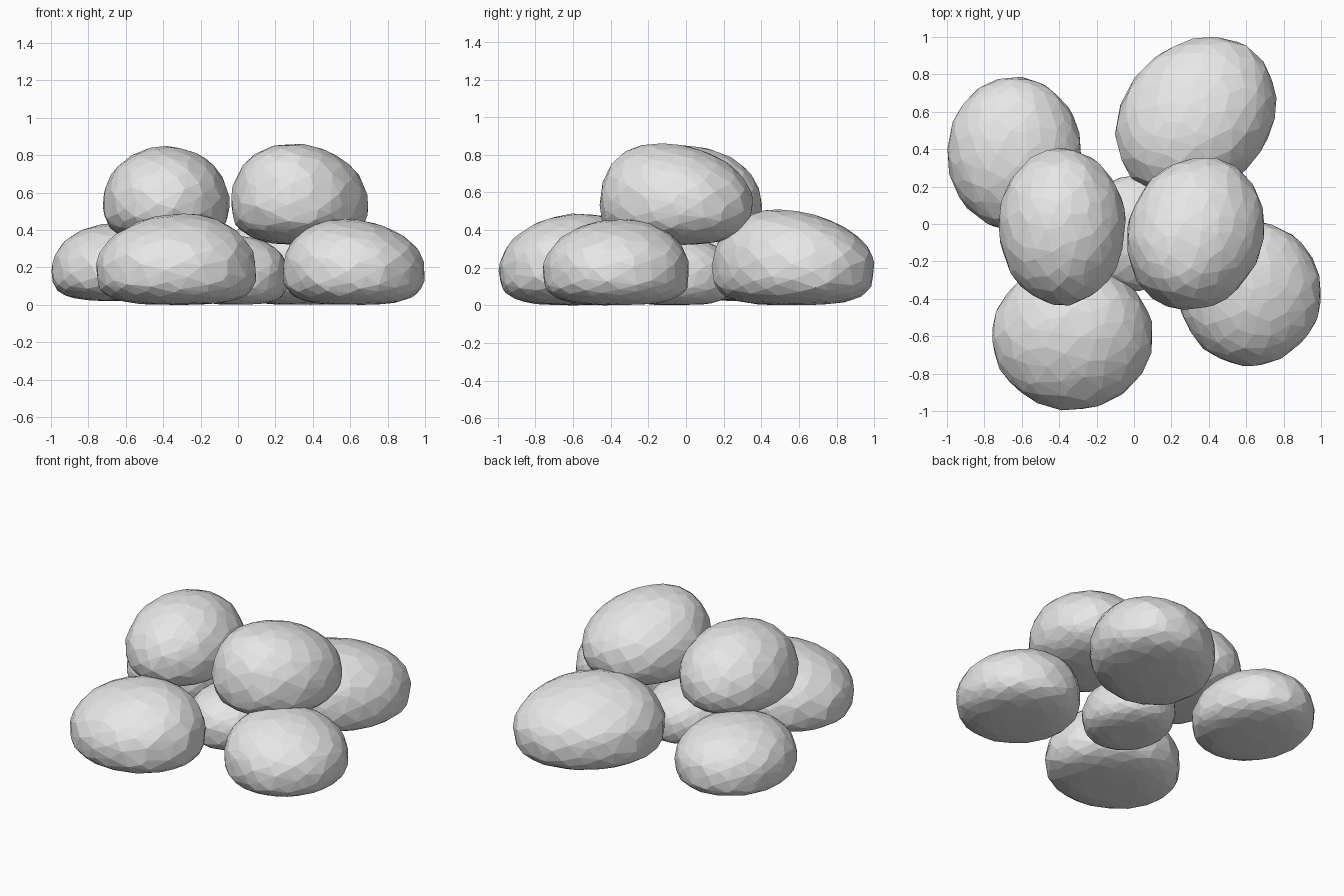
import bpy, bmesh, math, random

cube = bpy.data.objects.get("Cube")
if cube:
    bpy.data.objects.remove(cube)

stone_mat = bpy.data.materials.new("stone_grey")
stone_mat.use_nodes = True
GREY = (0.8, 0.8, 0.8, 1.0)
stone_mat.diffuse_color = GREY
stone_mat.node_tree.nodes["Principled BSDF"].inputs["Base Color"].default_value = GREY


def boulder(name, centre, radii, low, widest, top, lean=(0, 0), skew=0.0, flat=3.2, seed=0):
    """Faceted pebble: domed top, squashed underside, hull over scattered points."""
    rng = random.Random(seed)
    bm = bmesh.new()
    count = 210
    for i in range(count):
        # evenly spread directions, jittered for irregular facets
        h = 1 - 2 * (i + 0.5) / count
        h = max(-1, min(1, h + rng.uniform(-0.02, 0.02)))
        turn = i * math.pi * (3 - math.sqrt(5)) + rng.uniform(-0.1, 0.1)
        ring = math.sqrt(1 - h * h)
        bump = 1 + rng.uniform(-0.012, 0.012)
        if h < 0:
            ring, h = ring ** (2 / flat), -abs(h) ** (2 / flat)
        u, v = ring * math.cos(turn) * bump, ring * math.sin(turn) * bump
        rise = max(h, 0) ** 2
        x = centre[0] + radii[0] * u + lean[0] * rise
        y = centre[1] + radii[1] * (skew * u + math.sqrt(1 - skew ** 2) * v) + lean[1] * rise
        z = widest + h * (top - widest if h > 0 else widest - low)
        bm.verts.new((x, y, z))
    hull = bmesh.ops.convex_hull(bm, input=bm.verts)
    loose = [v for v in bm.verts if not v.link_faces]
    bmesh.ops.delete(bm, geom=loose, context='VERTS')
    bmesh.ops.recalc_face_normals(bm, faces=bm.faces)
    mesh = bpy.data.meshes.new(name)
    bm.to_mesh(mesh)
    bm.free()
    mesh.materials.append(stone_mat)
    obj = bpy.data.objects.new(name, mesh)
    bpy.context.collection.objects.link(obj)
    return obj


# ground ring of stones around a small middle one
boulder("back_right_stone", (-0.64, 0.38), (0.36, 0.41), 0.02, 0.19, 0.44, seed=1)
boulder("back_left_stone", (0.33, 0.57), (0.43, 0.43), 0.0, 0.21, 0.51, lean=(0, -0.08), skew=0.2, seed=2)
boulder("front_left_stone", (0.62, -0.37), (0.38, 0.39), 0.0, 0.19, 0.46, lean=(-0.05, 0.02), seed=3)
boulder("front_right_stone", (-0.33, -0.6), (0.43, 0.395), 0.0, 0.19, 0.49, lean=(0.03, 0.04), seed=4)
boulder("middle_stone", (0.0, -0.05), (0.27, 0.31), 0.0, 0.17, 0.37, seed=5)

# two stones resting on top
boulder("upper_right_stone", (-0.385, -0.015), (0.34, 0.42), 0.33, 0.54, 0.85, flat=2.6, seed=6)
boulder("upper_left_stone", (0.33, -0.05), (0.37, 0.41), 0.32, 0.54, 0.865,
        lean=(-0.04, -0.08), skew=0.1, flat=2.6, seed=7)
